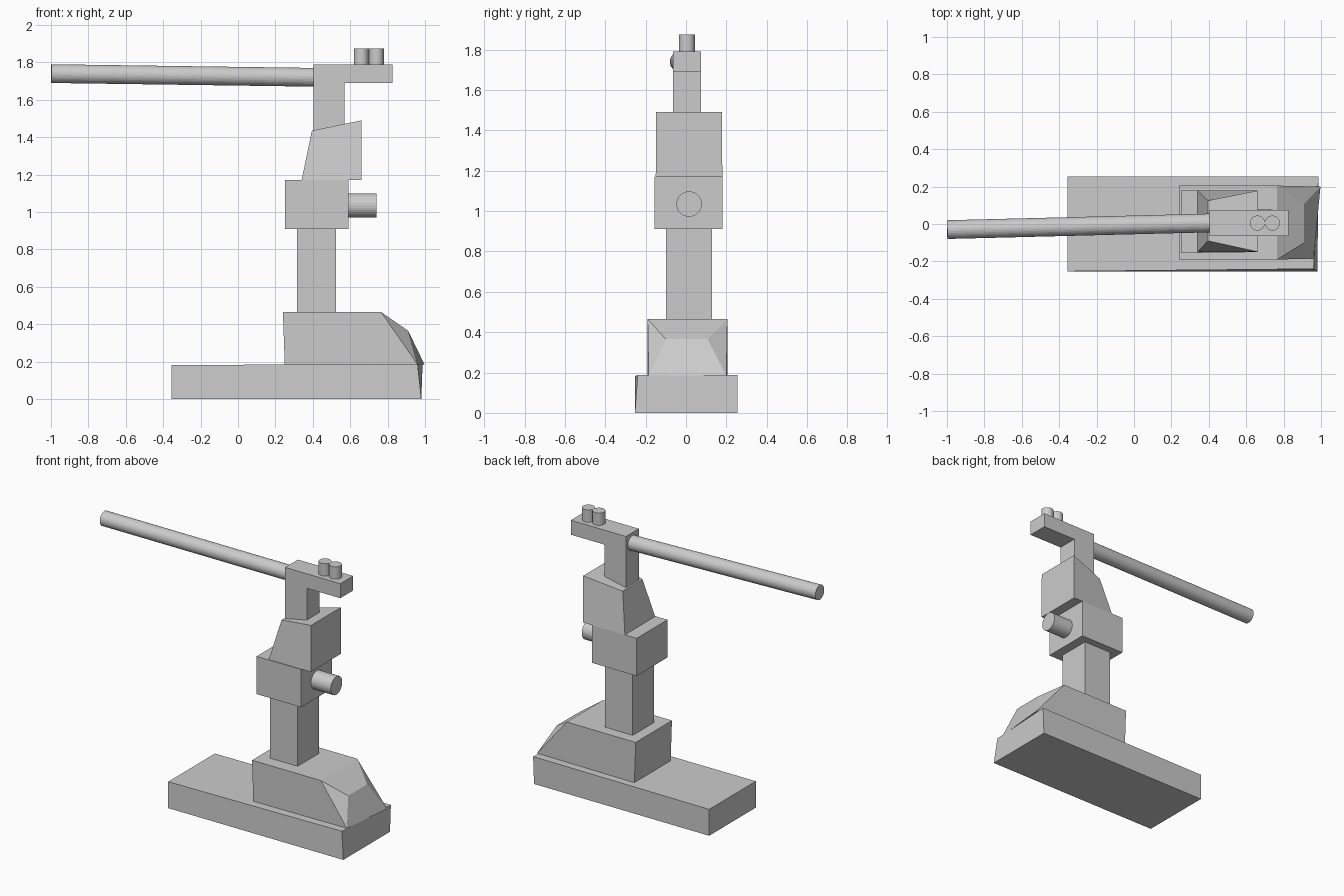
import bpy
from mathutils import Vector

if "Cube" in bpy.data.objects:
    bpy.data.objects.remove(bpy.data.objects["Cube"])


def mesh_object(name, verts, faces):
    mesh = bpy.data.meshes.new(name)
    mesh.from_pydata(verts, [], faces)
    mesh.validate()
    obj = bpy.data.objects.new(name, mesh)
    bpy.context.collection.objects.link(obj)
    return obj


def hexa(name, bottom, top):
    """Six-sided solid from four bottom and four top corners, counter-clockwise from above."""
    faces = [(3, 2, 1, 0), (4, 5, 6, 7)]
    faces += [(i, (i + 1) % 4, (i + 1) % 4 + 4, i + 4) for i in range(4)]
    return mesh_object(name, bottom + top, faces)


def rect(x, y, z):
    return [(x[0], y[0], z), (x[1], y[0], z), (x[1], y[1], z), (x[0], y[1], z)]


def box(name, x, y, z):
    return hexa(name, rect(x, y, z[0]), rect(x, y, z[1]))


def rod(name, start, end, radius):
    a, b = Vector(start), Vector(end)
    bpy.ops.mesh.primitive_cylinder_add(vertices=32, radius=radius, depth=(b - a).length,
                                        location=(a + b) / 2)
    obj = bpy.context.object
    obj.name = name
    obj.rotation_euler = (b - a).to_track_quat('Z', 'Y').to_euler()
    return obj


# Base slab with a slightly skewed end
hexa("base",
     rect((-0.355, 0.98), (-0.253, 0.255), 0),
     [(-0.355, -0.253, 0.182), (0.96, -0.24, 0.187), (0.987, 0.255, 0.187), (-0.355, 0.255, 0.182)])

# Housing: three cross-sections, tapering to a sloped nose
housing = [
    (0.25, -0.19, 0.185), (0.25, 0.205, 0.185), (0.24, 0.205, 0.465), (0.24, -0.19, 0.465),
    (0.765, -0.19, 0.465), (0.765, 0.205, 0.465),
    (0.91, -0.10, 0.365), (0.91, 0.107, 0.365),
    (0.96, -0.185, 0.185), (0.997, 0.20, 0.185)]
mesh_object("housing", housing, [
    (0, 3, 2, 1), (3, 4, 5, 2), (4, 6, 7, 5), (6, 8, 9, 7),
    (0, 8, 4, 3), (8, 6, 4), (1, 2, 5, 9), (9, 5, 7), (0, 1, 9, 8)])

# Column and middle block
box("column", (0.315, 0.525), (-0.10, 0.13), (0.46, 0.915))
box("middle_block", (0.25, 0.59), (-0.155, 0.18), (0.91, 1.17))
rod("side_knob", (0.57, 0.015, 1.035), (0.74, 0.015, 1.035), 0.063)

# Upper block, tapered toward the handle side
hexa("upper_block",
     rect((0.34, 0.66), (-0.15, 0.18), 1.17),
     [(0.395, -0.09, 1.435), (0.66, -0.148, 1.49), (0.66, 0.178, 1.49), (0.395, 0.125, 1.435)])

# Inverted L-shaped head
profile = [(0.405, 1.42), (0.57, 1.42), (0.57, 1.69), (0.825, 1.69), (0.825, 1.79), (0.405, 1.79)]
n = len(profile)
mesh_object("head",
            [(x, y, z) for y in (-0.065, 0.075) for x, z in profile],
            [tuple(range(n)), tuple(range(2 * n - 1, n - 1, -1))]
            + [(i, i + n, (i + 1) % n + n, (i + 1) % n) for i in range(n)])

# Twin pins on the head
for i, x in enumerate((0.66, 0.74)):
    rod(f"pin_{i + 1}", (x, 0.005, 1.78), (x, 0.005, 1.875), 0.04)

# Long handle rod
rod("long_rod", (-0.999, -0.03, 1.74), (0.43, 0.006, 1.72), 0.05)
